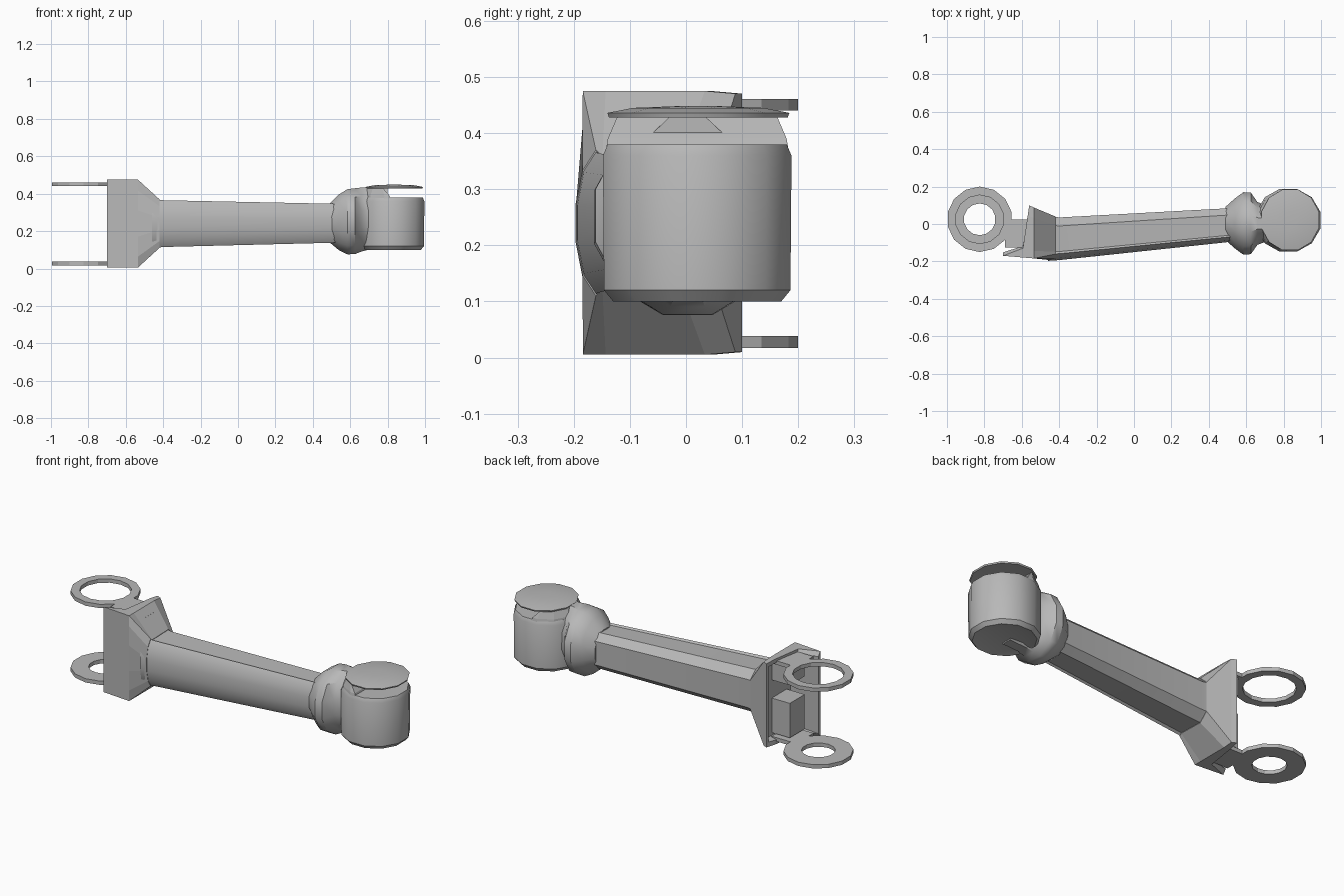
import bpy, bmesh, math
from mathutils import Vector

if "Cube" in bpy.data.objects:
    bpy.data.objects.remove(bpy.data.objects["Cube"])

grey = bpy.data.materials.new("plain grey")
grey.use_nodes = True
GREY = (0.48, 0.48, 0.48, 1)
grey.diffuse_color = GREY
grey.node_tree.nodes["Principled BSDF"].inputs["Base Color"].default_value = GREY


def finish(name, bm, smooth=True):
    bmesh.ops.recalc_face_normals(bm, faces=bm.faces)
    me = bpy.data.meshes.new(name)
    bm.to_mesh(me)
    bm.free()
    me.materials.append(grey)
    ob = bpy.data.objects.new(name, me)
    bpy.context.collection.objects.link(ob)
    if smooth:
        bpy.ops.object.select_all(action="DESELECT")
        ob.select_set(True)
        bpy.context.view_layer.objects.active = ob
        bpy.ops.object.shade_smooth_by_angle(angle=math.radians(35))
    return ob


def loft(name, rings, closed=False, smooth=True):
    """Skin a row of equal point rings; cap the ends, or join them if closed."""
    bm = bmesh.new()
    vs = [[bm.verts.new(p) for p in r] for r in rings]
    n = len(vs[0])
    pairs = list(zip(vs, vs[1:])) + ([(vs[-1], vs[0])] if closed else [])
    for a, b in pairs:
        for i in range(n):
            j = (i + 1) % n
            bm.faces.new((a[i], a[j], b[j], b[i]))
    if not closed:
        bm.faces.new(vs[0])
        bm.faces.new(vs[-1])
    return finish(name, bm, smooth)


def box(name, lo, hi):
    (x0, y0, z0), (x1, y1, z1) = lo, hi
    return loft(name, [[(x, y0, z0), (x, y1, z0), (x, y1, z1), (x, y0, z1)]
                       for x in (x0, x1)], smooth=False)


def circle(cx, cy, z, r, n=14, squash=1):
    return [(cx + r * math.cos(math.tau * (i + .5) / n) * squash,
             cy + r * math.sin(math.tau * (i + .5) / n), z) for i in range(n)]


# Half profiles: depth fraction (front to back) and height fraction
BEAM = [(0, .25), (.05, .72), (.15, 1), (.2, .92), (.8, .95), (1, .62)]
FORK = [(0, .3), (0, .75), (0, 1), (.15, 1), (.8, 1), (1, .98)]


def section(half, x, y0, y1, zc, h):
    """Mirror a half profile about mid height; x may depend on depth."""
    fx = x if callable(x) else (lambda t: x)
    full = half + [(t, -s) for t, s in reversed(half)]
    return [Vector((fx(t), y0 + t * (y1 - y0), zc + s * h)) for t, s in full]


# Tapered beam
loft("beam", [section(BEAM, -.46, -.197, .045, .24, .132),
              section(BEAM, -.40, -.193, .035, .24, .125),
              section(BEAM, .52, -.095, .085, .242, .104)])


# Hollow fork: front wall reaches further out than the back
def rim(t):
    return -.70 if t < .1 else -.60 + .04 * t


loft("fork", [section(BEAM, -.42, -.196, .04, .24, .13),
              section(FORK, -.535, -.184, .088, .24, .235),
              section(FORK, rim, -.17, .10, .24, .235),
              section(FORK, rim, -.152, .08, .24, .212),
              section(FORK, -.53, -.155, .07, .24, .205)], smooth=False)
for label, z0, z1 in (("lower", .05, .24), ("upper", .34, .44)):
    box(label + "_fork_block", (-.64, -.12, z0), (-.5, .01, z1))

# Hinge rings and their tabs
for label, z0, z1, inner in (("lower", .017, .038, .085), ("upper", .44, .461, .13)):
    loft(label + "_hinge_ring",
         [circle(-.825, .025, z, r) for z, r in
          ((z0, .175), (z1, .175), (z1, inner), (z0, inner))], closed=True, smooth=False)
    box(label + "_hinge_tab", (-.69, -.125, z0), (-.54, .025, z1))

# Collar swelling into the neck: x, half depth, mid height, half height
collar = []
for x, ry, zc, rz in ((.49, .09, .243, .104), (.54, .135, .247, .15),
                      (.585, .168, .25, .175), (.625, .165, .253, .177),
                      (.66, .115, .262, .172), (.70, .10, .268, .168),
                      (.80, .10, .27, .165)):
    collar.append([(x, .003 + y * ry, zc + z * rz)
                   for y, z, _ in circle(0, 0, 0, 1.03, 12)])
loft("collar", collar)

# Socket cup with a bevelled base
CX, CY = .825, .02
loft("socket_cup", [circle(CX, CY, z, r, 12, 1.02) for z, r in
                    ((.112, .10), (.10, .155), (.12, .172), (.36, .174), (.38, .165))])

# Riser carrying the cap on the neck side only
riser = []
for z, r, x_end in ((.36, .17, .82), (.39, .165, .81), (.435, .145, .77)):
    riser.append([(min(x, x_end), y, zz) for x, y, zz in circle(CX, CY, z, r, 12)])
loft("cap_riser", riser, smooth=False)

# Thin domed cap overhanging the cup
loft("socket_cap", [circle(.835, .022, z, r, 12, .95) for z, r in
                    ((.432, .10), (.428, .165), (.436, .168), (.445, .12), (.448, .04))])
